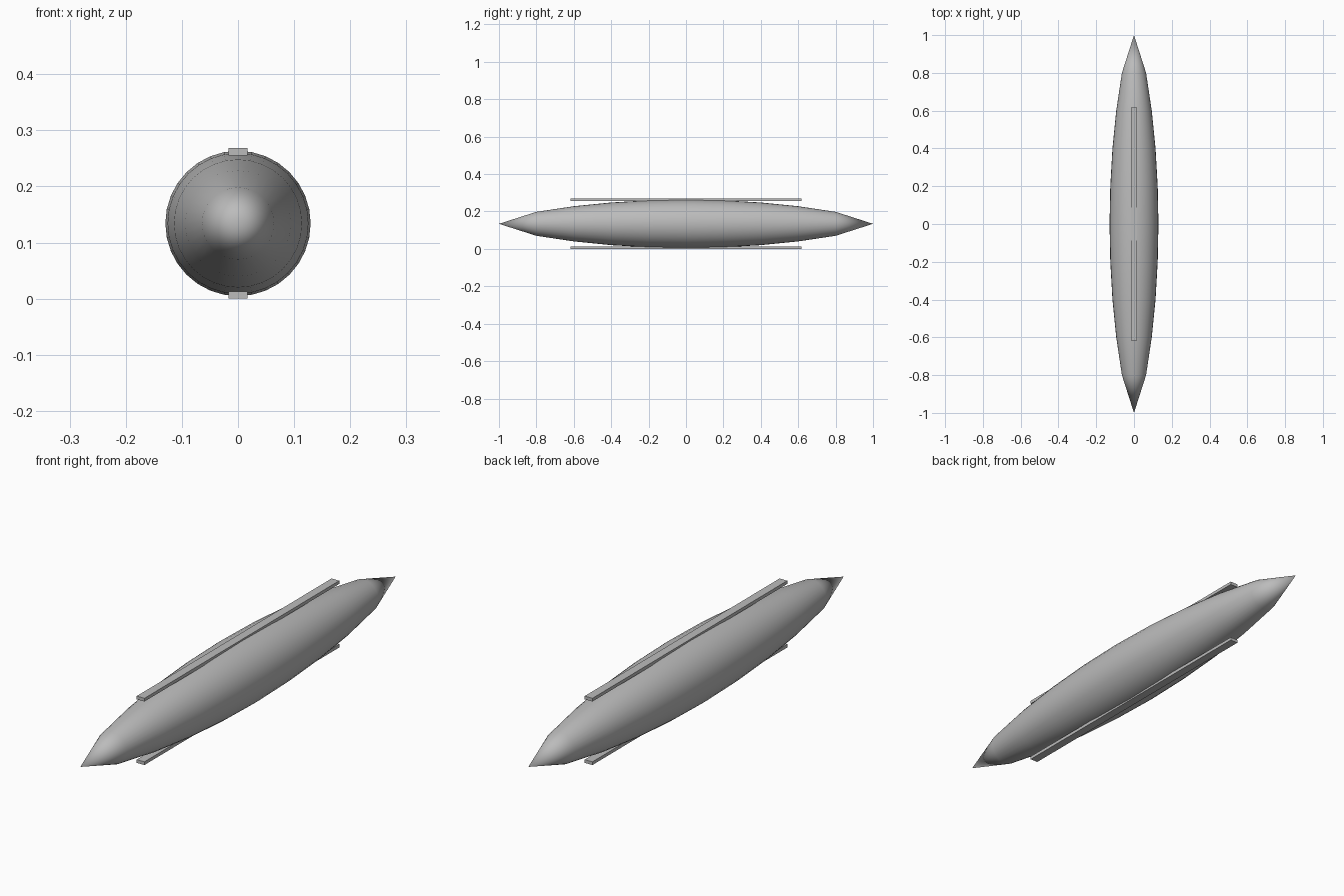
import bpy, bmesh, math

if "Cube" in bpy.data.objects:
    bpy.data.objects.remove(bpy.data.objects["Cube"])

RADIUS_CENTRE = 0.134   # height of the hull axis
SIDES = 32

grey = bpy.data.materials.new("mid_grey")
grey.diffuse_color = (0.5, 0.5, 0.5, 1)
grey.use_nodes = True
grey.node_tree.nodes["Principled BSDF"].inputs["Base Color"].default_value = grey.diffuse_color


def make_object(name, bm, smooth):
    bmesh.ops.recalc_face_normals(bm, faces=bm.faces)
    for f in bm.faces:
        f.smooth = smooth
    mesh = bpy.data.meshes.new(name)
    bm.to_mesh(mesh)
    bm.free()
    mesh.materials.append(grey)
    obj = bpy.data.objects.new(name, mesh)
    bpy.context.collection.objects.link(obj)
    return obj


# Spindle hull: rings along y, closed by a point at each end
half = [(0.2, 0.1255), (0.4, 0.114), (0.6, 0.094), (0.8, 0.064)]
rings = [(-y, r) for y, r in reversed(half)] + [(0, 0.1295)] + half
bm = bmesh.new()
loops = []
for y, r in rings:
    loops.append([bm.verts.new((r * math.cos(2 * math.pi * i / SIDES), y,
                                RADIUS_CENTRE + r * math.sin(2 * math.pi * i / SIDES)))
                  for i in range(SIDES)])
for a, b in zip(loops, loops[1:]):
    for i in range(SIDES):
        j = (i + 1) % SIDES
        bm.faces.new((a[i], a[j], b[j], b[i]))
for y, loop in ((-1, loops[0]), (1, loops[-1])):
    tip = bm.verts.new((0, y, RADIUS_CENTRE))
    for i in range(SIDES):
        bm.faces.new((tip, loop[i], loop[(i + 1) % SIDES]))
make_object("hull", bm, True)

# Straight rails above and below the hull
for name, z in (("top_rail", 0.2615), ("bottom_rail", 0.0065)):
    bm = bmesh.new()
    bmesh.ops.create_cube(bm, size=1)
    for v in bm.verts:
        v.co = (v.co.x * 0.034, v.co.y * 1.236, z + v.co.z * 0.013)
    make_object(name, bm, False)
